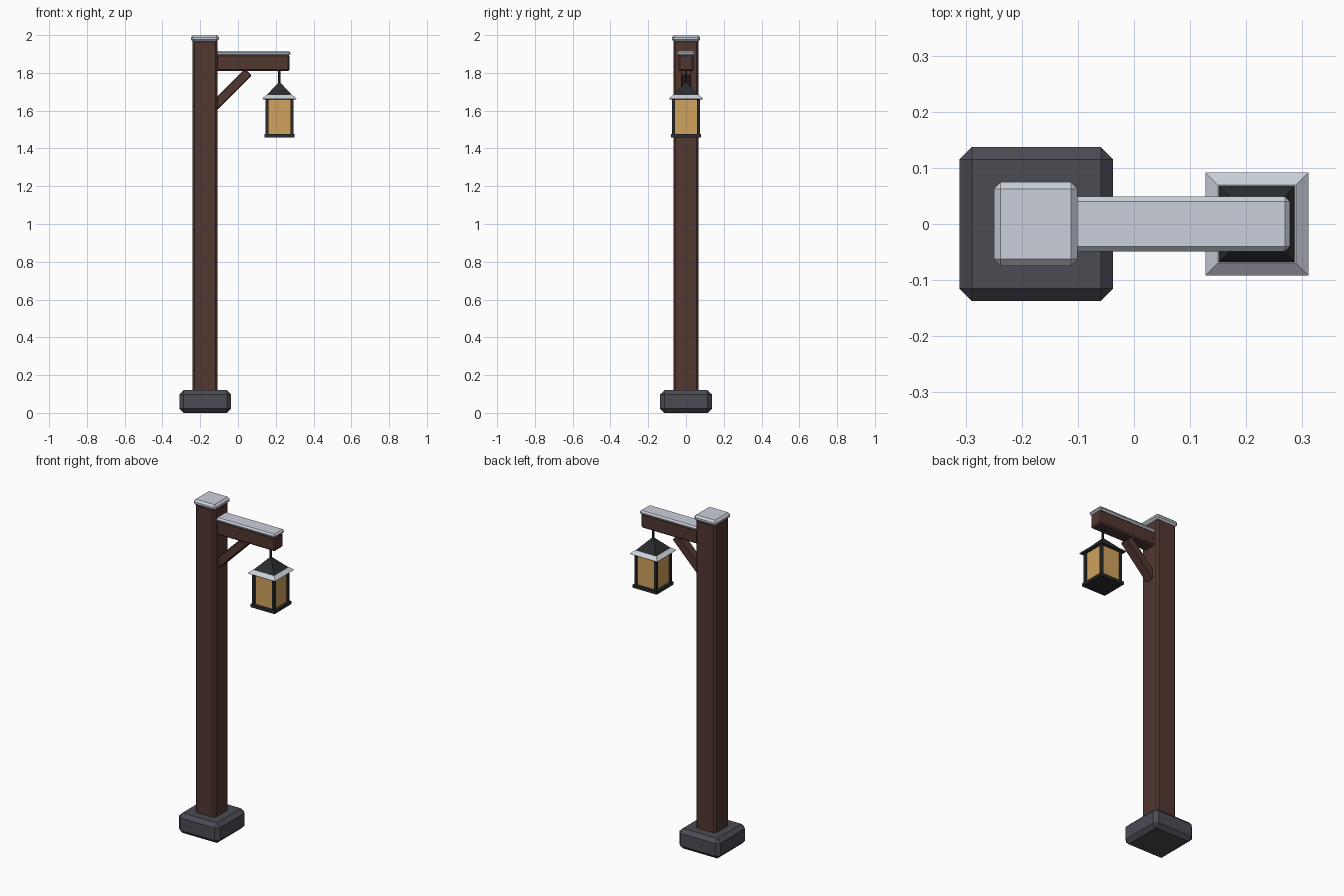
import bpy, bmesh, math
from mathutils import Matrix

if "Cube" in bpy.data.objects:
    bpy.data.objects.remove(bpy.data.objects["Cube"])


def material(name, rgb):
    m = bpy.data.materials.new(name)
    m.diffuse_color = (*rgb, 1)
    m.use_nodes = True
    m.node_tree.nodes["Principled BSDF"].inputs["Base Color"].default_value = m.diffuse_color
    return m


WOOD = material("dark_wood", (0.085, 0.038, 0.03))
STONE = material("grey_stone", (0.07, 0.07, 0.088))
SNOW = material("pale_snow", (0.6, 0.63, 0.7))
IRON = material("black_iron", (0.024, 0.025, 0.027))
GLASS = material("amber_glass", (0.63, 0.36, 0.11))


def finish(bm, name, mat):
    mesh = bpy.data.meshes.new(name)
    bm.to_mesh(mesh)
    bm.free()
    mesh.materials.append(mat)
    ob = bpy.data.objects.new(name, mesh)
    bpy.context.collection.objects.link(ob)
    return ob


def box(name, mat, x, y, z, bevel=0.0):
    """Box from (min, max) ranges with an optional chamfer."""
    bm = bmesh.new()
    bmesh.ops.create_cube(bm, size=1)
    for v in bm.verts:
        for i, (lo, hi) in enumerate((x, y, z)):
            v.co[i] = lo if v.co[i] < 0 else hi
    if bevel:
        bmesh.ops.bevel(bm, geom=bm.edges[:], offset=bevel, segments=1, affect='EDGES')
    return finish(bm, name, mat)


def frustum(name, mat, x, r_low, r_high, z0, z1, sides=4):
    """Cone section around (x, 0); four-sided radii are half widths."""
    k = math.sqrt(2) if sides == 4 else 1
    bm = bmesh.new()
    bmesh.ops.create_cone(bm, cap_ends=True, segments=sides, radius1=r_low * k,
                          radius2=r_high * k, depth=z1 - z0,
                          matrix=Matrix.Translation((x, 0, (z0 + z1) / 2))
                          @ Matrix.Rotation(math.pi / sides, 4, 'Z'))
    return finish(bm, name, mat)


def around(c, h):
    return (c - h, c + h)


PX = -0.175   # post axis
LX = 0.219    # lantern axis

# Post, foot and snow cap
box("stone_foot", STONE, around(PX + 0.001, 0.137), around(0, 0.137), (0, 0.12), 0.022)
box("post", WOOD, around(PX, 0.067), around(0, 0.067), (0.06, 1.975), 0.012)
box("post_snow_cap", SNOW, around(PX, 0.0745), around(0, 0.0745), (1.965, 2.0), 0.012)

# Arm with snow strip
box("arm", WOOD, (-0.15, 0.273), around(0, 0.04), (1.81, 1.897), 0.008)
box("arm_snow", SNOW, (-0.13, 0.278), around(0, 0.049), (1.892, 1.916), 0.009)

# Diagonal brace
brace = box("brace", WOOD, around(0, 0.15), around(0, 0.027), around(0, 0.0245), 0.004)
brace.location = (-0.051, 0, 1.698)
brace.rotation_euler = (0, -math.pi / 4, 0)

# Lantern: rod, roof with snowy eaves, glass, corner bars and floor plate
frustum("hanging_rod", IRON, LX, 0.007, 0.007, 1.735, 1.815, 8)
frustum("lantern_roof", IRON, LX, 0.088, 0.004, 1.66, 1.75)
frustum("eaves_snow", SNOW, LX, 0.0918, 0.0696, 1.664, 1.682)
box("lantern_glass", GLASS, around(LX, 0.064), around(0, 0.064), (1.47, 1.663))
for i, (sx, sy) in enumerate(((-1, -1), (1, -1), (1, 1), (-1, 1))):
    box(f"lantern_bar_{i + 1}", IRON, around(LX + sx * 0.066, 0.0075),
        around(sy * 0.066, 0.0075), (1.47, 1.665))
box("lantern_floor", IRON, around(LX, 0.08), around(0, 0.08), (1.458, 1.476))
